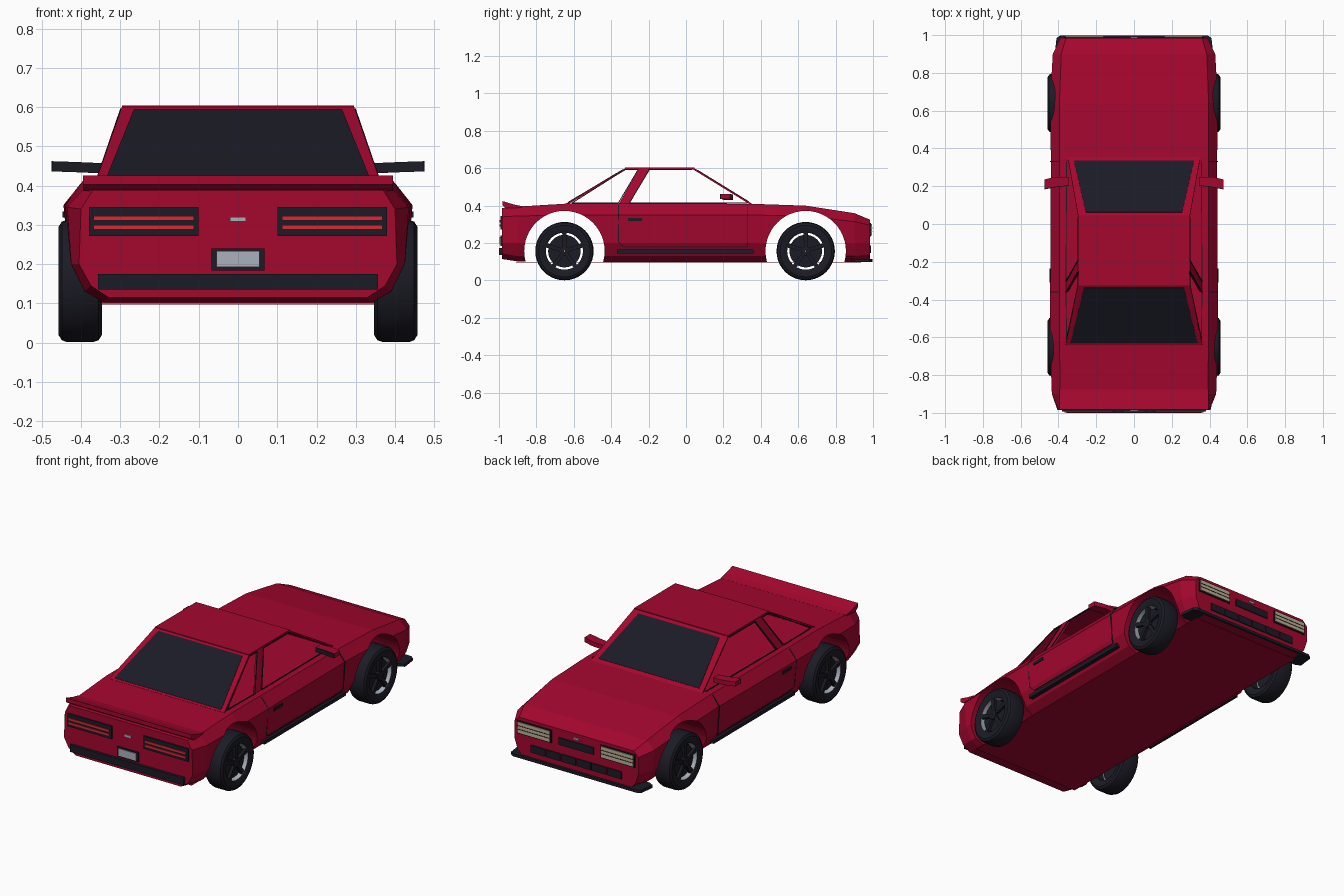
import bpy, bmesh, math
from mathutils import Vector

if "Cube" in bpy.data.objects:
    bpy.data.objects.remove(bpy.data.objects["Cube"])


def material(name, rgb):
    m = bpy.data.materials.new(name)
    m.diffuse_color = (*rgb, 1)
    m.use_nodes = True
    m.node_tree.nodes["Principled BSDF"].inputs["Base Color"].default_value = m.diffuse_color
    return m


RED = material("body_red", (0.375, 0.002, 0.028))
DARK = material("dark_trim", (0.011, 0.011, 0.019))
SILVER = material("silver", (0.40, 0.44, 0.50))
LAMP = material("lamp_red", (0.70, 0.02, 0.035))
CREAM = material("lamp_cream", (0.50, 0.44, 0.30))


def finish(name, bm, mats, mirror=False):
    bmesh.ops.recalc_face_normals(bm, faces=bm.faces)
    me = bpy.data.meshes.new(name)
    bm.to_mesh(me)
    bm.free()
    ob = bpy.data.objects.new(name, me)
    bpy.context.collection.objects.link(ob)
    for m in mats:
        me.materials.append(m)
    if mirror:
        ob.modifiers.new("mirror", "MIRROR").use_mirror_merge = False
    return ob


def loft(bm, rings):
    """Closed solid through rings of equal length."""
    vs = [[bm.verts.new(p) for p in r] for r in rings]
    n = len(vs[0])
    for a, b in zip(vs, vs[1:]):
        for i in range(n):
            bm.faces.new((a[i], a[(i + 1) % n], b[(i + 1) % n], b[i]))
    bm.faces.new(vs[0])
    bm.faces.new(vs[-1][::-1])


def box(name, x, y, z, mat, mirror=False):
    bm = bmesh.new()
    loft(bm, [[(x[0], v, z[0]), (x[1], v, z[0]), (x[1], v, z[1]), (x[0], v, z[1])] for v in y])
    return finish(name, bm, [mat], mirror)


def prism(name, x0, x1, profile, mat):
    bm = bmesh.new()
    loft(bm, [[(x, y, z) for y, z in profile] for x in (x0, x1)])
    return finish(name, bm, [mat])


def slab(name, pts, inner, mat, thick, lift=0.0, mirror=False):
    """Plate on a polygon; thickness goes towards the inner point."""
    p = [Vector(c) for c in pts]
    n = (p[1] - p[0]).cross(p[2] - p[0]).normalized()
    if n.dot(Vector(inner) - p[0]) > 0:
        n = -n
    bm = bmesh.new()
    loft(bm, [[c + n * lift for c in p], [c + n * (lift - thick) for c in p]])
    return finish(name, bm, [mat], mirror)


def strip(name, pts, w, mat, mirror=True):
    """Thin square bars along a polyline."""
    bm = bmesh.new()
    for a, b in zip(pts, pts[1:]):
        a, b = Vector(a), Vector(b)
        d = (b - a).normalized()
        u = d.cross(Vector((1, 0, 0))).normalized() * w / 2
        v = d.cross(u).normalized() * w / 2
        loft(bm, [[c + u + v, c - u + v, c - u - v, c + u - v] for c in (a, b)])
    return finish(name, bm, [mat], mirror)


# Lower body: lofted half sections of (x, z) at each y
sections = [
    (-0.985, [(.37, .388), (.40, .34), (.405, .20), (.375, .145), (.33, .115)]),
    (-0.90, [(.39, .395), (.435, .345), (.425, .20), (.39, .13), (.34, .102)]),
    (-0.62, [(.395, .412), (.445, .35), (.43, .20), (.395, .13), (.345, .10)]),
    (0.35, [(.395, .41), (.44, .35), (.43, .20), (.395, .13), (.345, .10)]),
    (0.64, [(.395, .40), (.445, .345), (.43, .20), (.395, .13), (.345, .10)]),
    (0.90, [(.385, .36), (.43, .315), (.42, .20), (.39, .13), (.34, .10)]),
    (0.984, [(.36, .325), (.39, .295), (.39, .20), (.37, .14), (.33, .10)]),
]
bm = bmesh.new()
loft(bm, [[(x, y, z) for x, z in h] + [(-x, y, z) for x, z in h[::-1]] for y, h in sections])
body = finish("body", bm, [RED])

AXLES = {"rear": -0.65, "front": 0.64}
CZ = 0.157

# Wheel arch cutters run straight through the body
for label, cy in AXLES.items():
    ring = [(cy + .215 * math.cos(i * math.tau / 48), CZ + .215 * math.sin(i * math.tau / 48)) for i in range(48)]
    cutter = prism(label + "_arch_cutter", -0.6, 0.6, ring, RED)
    cutter.hide_render = True
    cutter.display_type = "WIRE"
    mod = body.modifiers.new("arch", "BOOLEAN")
    mod.object = cutter
    mod.operation = "DIFFERENCE"

# Thin floor plate closing the underside between the wheels
box("floor_plate", (-.346, .346), (-.91, .935), (.0965, .0985), RED)


# Wheels: tyre ring, brake disc, hub and spokes
def lathe(name, profile, cy, mats, silver_from=9, seg=40):
    bm = bmesh.new()
    rings = []
    for i in range(seg):
        a = i * math.tau / seg
        rings.append([bm.verts.new((x, cy + r * math.sin(a), CZ + r * math.cos(a))) for x, r in profile])
    n = len(profile)
    for i in range(seg):
        a, b = rings[i], rings[(i + 1) % seg]
        for j in range(n):
            k = (j + 1) % n
            f = bm.faces.new((a[j], a[k], b[k], b[j]))
            if min(profile[j][0], profile[k][0]) > silver_from and max(profile[j][1], profile[k][1]) < .101:
                f.material_index = 1
    ob = finish(name, bm, mats, True)
    bpy.ops.object.select_all(action="DESELECT")
    ob.select_set(True)
    bpy.context.view_layer.objects.active = ob
    bpy.ops.object.shade_smooth_by_angle(angle=math.radians(35))
    return ob


for label, cy in AXLES.items():
    lathe(label + "_tyre", [(.358, .099), (.350, .112), (.347, .138), (.355, .151), (.37, .156), (.435, .156),
                            (.449, .151), (.457, .138), (.455, .112), (.449, .099), (.41, .099)],
          cy, [DARK, SILVER], .40)
    lathe(label + "_brake_disc", [(.405, .005), (.405, .087), (.432, .087), (.432, .005)], cy, [DARK])
    lathe(label + "_hub", [(.42, .003), (.42, .026), (.449, .026), (.452, .003)], cy, [DARK], seg=20)
    bm = bmesh.new()
    for i in range(5):
        a = i * math.tau / 5
        d, t = Vector((0, math.sin(a), math.cos(a))), Vector((0, math.cos(a), -math.sin(a)))
        c = Vector((0, cy, CZ))
        loft(bm, [[c + d * r + t * s * w + Vector((x, 0, 0)) for s, x in
                   ((-1, .43), (1, .43), (1, .447), (-1, .447))] for r, w in ((.015, .009), (.102, .012))])
    finish(label + "_spokes", bm, [DARK], True)

# Cabin: roof, screens with frames, centre pillars
inner = (0, -0.1, 0.4)
box("roof", (-.295, .295), (-.325, .045), (.595, .604), RED)
slab("rear_screen_frame", [(-.295, -.32, .603), (.295, -.32, .603), (.362, -.64, .412), (-.362, -.64, .412)],
     inner, RED, .009)
slab("rear_screen", [(-.265, -.337, .593), (.265, -.337, .593), (.336, -.630, .418), (-.336, -.630, .418)],
     inner, DARK, .005, .002)
slab("windscreen_frame", [(-.295, .04, .603), (.295, .04, .603), (.352, .36, .406), (-.352, .36, .406)],
     inner, RED, .009)
slab("windscreen", [(-.255, .062, .5895), (.255, .062, .5895), (.318, .335, .4214), (-.318, .335, .4214)],
     inner, DARK, .005, .002)
slab("centre_pillar", [(.296, -.25, .60), (.296, -.195, .60), (.36, -.305, .408), (.36, -.36, .408)],
     inner, RED, .012, mirror=True)
strip("quarter_window_trim", [(.298, -.255, .594), (.297, -.325, .594), (.357, -.61, .414),
                              (.36, -.362, .414), (.298, -.255, .594)], .0045, DARK)
strip("door_window_trim", [(.357, .33, .414), (.36, -.303, .414), (.298, -.195, .594), (.298, .035, .594)],
      .0045, DARK)

# Door mirrors: swept wedge with dark rear face
bm = bmesh.new()
arm = [[(x, y0, z0), (x, y1, z0), (x, y1, z1), (x, y0, z1)] for x, y0, y1, z0, z1 in
       ((.345, .205, .25, .431, .457), (.415, .198, .25, .434, .460), (.475, .187, .235, .436, .462))]
loft(bm, arm)
finish("mirror", bm, [RED], True)
slab("mirror_glass", [arm[1][0], arm[2][0], arm[2][3], arm[1][3]], (.44, .3, .45), DARK, .005, .004, True)
slab("mirror_arm_trim", [arm[0][0], arm[1][0], arm[1][3], arm[0][3]], (.38, .3, .45), DARK, .005, .003, True)


# Door seams, handle and sill strip
def side_x(z):
    if z > .35:
        return .442 - (z - .35) * .80
    return .4295 + (z - .20) * .08 if z > .20 else .43 - (.20 - z) * .5


seam = [(-.36, .405), (-.36, .35), (-.36, .205), (-.335, .18), (.325, .18), (.33, .20), (.33, .35), (.33, .405)]
strip("door_seam", [(side_x(z), y, z) for y, z in seam], .005, DARK)
box("door_handle", (.43, .447), (-.31, -.235), (.318, .334), DARK, True)
box("sill_strip", (.39, .427), (-.37, .36), (.145, .165), DARK, True)

# Tail: spoiler, lamps, plate and bumper
prism("spoiler", -.395, .395, [(-.982, .425), (-.982, .402), (-.96, .386), (-.875, .390), (-.875, .397),
                               (-.92, .406)], RED)
box("tail_panel", (.10, .38), (-.993, -.97), (.272, .345), DARK, True)
for i, z in enumerate((.288, .311)):
    box("tail_lamp_%d" % i, (.112, .368), (-.997, -.99), (z, z + .012), LAMP, True)
box("tail_badge", (-.02, .02), (-.99, -.98), (.308, .320), SILVER)
box("plate_frame", (-.067, .067), (-.992, -.97), (.184, .240), DARK)
box("number_plate", (-.055, .055), (-.996, -.99), (.192, .233), SILVER)
prism("rear_bumper", -.357, .357, [(-1.0, .135), (-1.0, .175), (-.96, .175), (-.96, .135)], DARK)

# Nose: headlamps, grilles and splitter
box("headlamp_frame", (.155, .37), (.97, .990), (.234, .307), DARK, True)
box("headlamp", (.162, .363), (.98, .994), (.240, .301), CREAM, True)
for i in range(2):
    z = .259 + i * .02
    box("headlamp_bar_%d" % i, (.162, .363), (.99, .996), (z, z + .003), DARK, True)
box("nose_badge", (-.018, .018), (.975, .990), (.292, .303), SILVER)
box("upper_grille", (-.11, .11), (.97, .990), (.238, .278), DARK)
for i in range(6):
    x = -.288 + i * .096
    box("lower_grille_%d" % i, (x + .003, x + .093), (.97, .990), (.146, .188), DARK)
bm = bmesh.new()
plan = [(.39, .885), (.42, .90), (.41, .985), (.39, .998)]
plan += [(-x, y) for x, y in plan[::-1]]
loft(bm, [[(x, y, z) for x, y in plan] for z in (.1, .116)])
finish("splitter", bm, [DARK])
